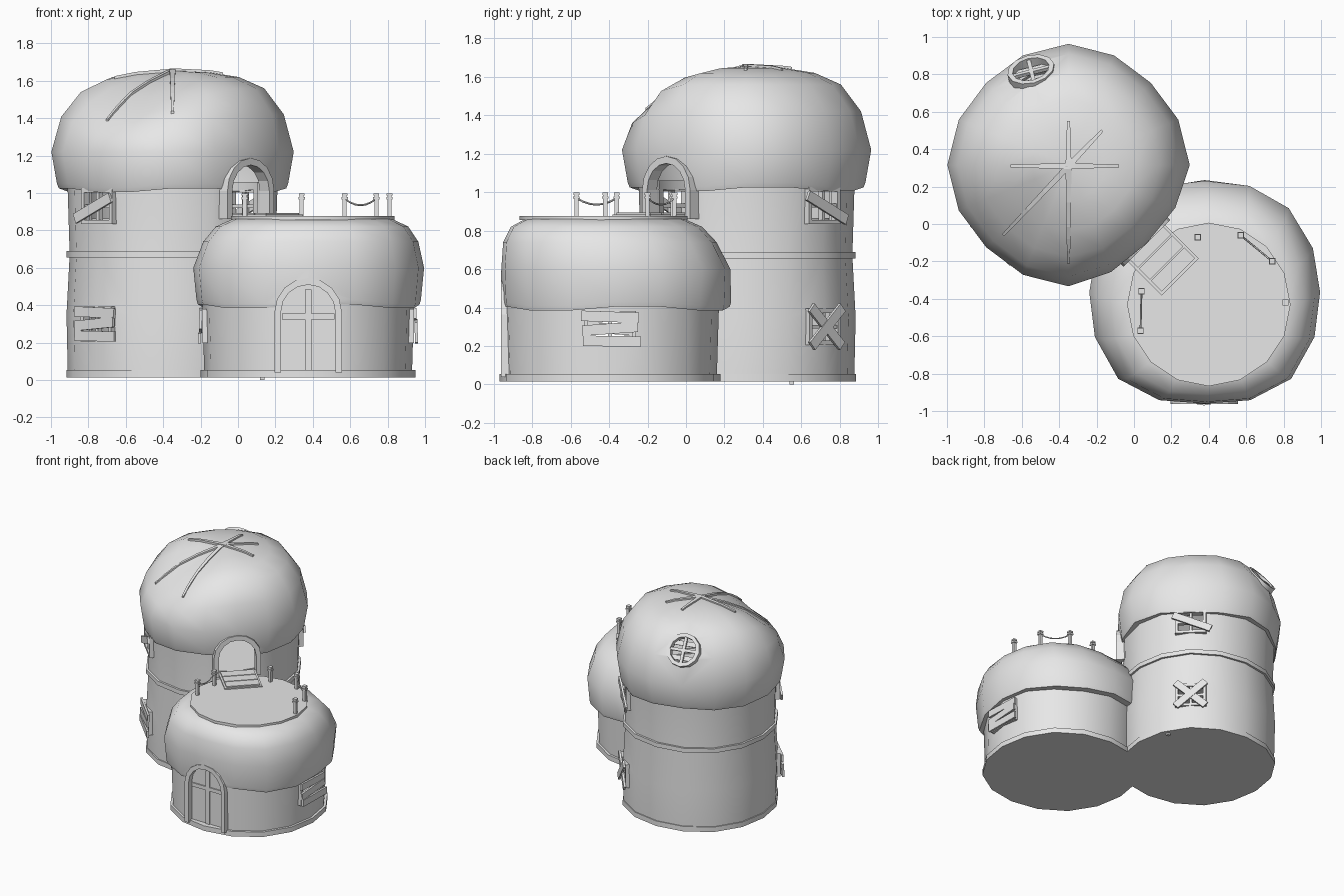
import bpy, bmesh, math
from mathutils import Matrix, Vector
from mathutils.bvhtree import BVHTree

cube = bpy.data.objects.get("Cube")
if cube:
    bpy.data.objects.remove(cube)

plaster = bpy.data.materials.new("plain_grey")
plaster.use_nodes = True
GREY = (0.8, 0.8, 0.8, 1)
plaster.diffuse_color = GREY
plaster.node_tree.nodes["Principled BSDF"].inputs["Base Color"].default_value = GREY

SIDES = 16
T = Matrix.Translation


def finish(name, bm, smooth=True):
    bmesh.ops.remove_doubles(bm, verts=bm.verts, dist=0.0005)
    bmesh.ops.recalc_face_normals(bm, faces=bm.faces)
    me = bpy.data.meshes.new(name)
    bm.to_mesh(me)
    bm.free()
    ob = bpy.data.objects.new(name, me)
    bpy.context.collection.objects.link(ob)
    me.materials.append(plaster)
    if smooth:
        shade(ob)
    return ob


def shade(ob):
    ob.data.shade_smooth()
    ob.data.set_sharp_from_angle(angle=math.radians(35))


def skin(bm, rings):
    for a, b in zip(rings, rings[1:]):
        n = len(a)
        for i in range(n):
            bm.faces.new((a[i], a[(i + 1) % n], b[(i + 1) % n], b[i]))


def diagonal(co):
    """0 along the x and y axes, 1 along the diagonals."""
    return (2 * co.x * co.y / max(co.x ** 2 + co.y ** 2, 1e-6)) ** 2


def widen(co, k):
    f = 1 + k * diagonal(co)
    return Vector((co.x * f, co.y * f, co.z))


def wall_shape(co, i):
    return widen(co, 0.022)


def lathe(name, path, m, deform=None, sides=SIDES):
    """Revolve (radius, height) points round local z."""
    bm = bmesh.new()
    rings = []
    for r, z in path:
        ring = []
        for i in range(sides):
            a = math.tau * i / sides
            co = Vector((r * math.cos(a), r * math.sin(a), z))
            if deform:
                co = deform(co, i)
            ring.append(bm.verts.new(m @ co))
        rings.append(ring)
    skin(bm, rings)
    return finish(name, bm)


def drum(name, r, z0, z1, m, deform=None, sides=SIDES):
    return lathe(name, [(0, z0), (r, z0), (r, z1), (0, z1)], m, deform, sides)


def hoop(name, r0, r1, z0, z1, m, deform=None, sides=SIDES):
    return lathe(name, [(r0, z0), (r1, z0), (r1, z1), (r0, z1), (r0, z0)], m, deform, sides)


def facing(centre, degrees):
    """Local -y points outwards from the building axis."""
    return T((*centre, 0)) @ Matrix.Rotation(math.radians(degrees + 90), 4, 'Z')


def boxes(name, m, items):
    """Items are (location, size, tilt in degrees about local y)."""
    bm = bmesh.new()
    for loc, size, tilt in items:
        bmesh.ops.create_cube(bm, size=1, matrix=m @ T(loc)
                              @ Matrix.Rotation(math.radians(tilt), 4, 'Y')
                              @ Matrix.Diagonal((*size, 1)))
    return finish(name, bm, False)


def arch_points(hw, z0, spring):
    arc = [(hw * math.cos(math.pi * i / 8), spring + hw * math.sin(math.pi * i / 8)) for i in range(9)]
    return [(hw, z0)] + arc + [(-hw, z0)]


def arch_solid(name, m, hw, z0, spring, y0, y1):
    bm = bmesh.new()
    pts = arch_points(hw, z0, spring)
    a, b = ([bm.verts.new(m @ Vector((x, y, z))) for x, z in pts] for y in (y0, y1))
    skin(bm, [a, b])
    bm.faces.new(a)
    bm.faces.new(b)
    return finish(name, bm, False)


def arch_frame(name, m, hw, wide, z0, spring, y0, y1):
    bm = bmesh.new()
    rings = []
    for (xi, zi), (xo, zo) in zip(arch_points(hw, z0, spring), arch_points(hw + wide, z0, spring)):
        rings.append([bm.verts.new(m @ Vector(c)) for c in
                      ((xi, y0, zi), (xo, y0, zo), (xo, y1, zo), (xi, y1, zi))])
    skin(bm, rings)
    bm.faces.new(rings[0])
    bm.faces.new(rings[-1])
    return finish(name, bm, False)


def carve(targets, cutter):
    for ob in targets:
        mod = ob.modifiers.new("opening", 'BOOLEAN')
        mod.operation, mod.solver, mod.object = 'DIFFERENCE', 'EXACT', cutter
        dg = bpy.context.evaluated_depsgraph_get()
        me = bpy.data.meshes.new_from_object(ob.evaluated_get(dg))
        ob.modifiers.clear()
        ob.data = me
        shade(ob)
    bpy.data.objects.remove(cutter)


def window(name, wall, m, z, r, hw, hh, planks):
    """Opening, frame, cross bars and nailed planks (x, z, length, tilt)."""
    carve([wall], boxes("window_cutter", m, [((0, -r, z), (2 * hw, 0.3, 2 * hh), 0)]))
    y, bar, deep = -r + 0.02, 0.022, 0.046
    items = [((s * hw, y, z), (bar, deep, 2 * hh + bar), 0) for s in (-1, 1)]
    items += [((0, y, z + s * hh), (2 * hw, deep, bar), 0) for s in (-1, 1)]
    items += [((0, y, z), (0.02, 0.03, 2 * hh), 0), ((0, y, z), (2 * hw, 0.03, 0.02), 0)]
    boxes(name + "_frame", m, items)
    boxes(name + "_planks", m, [((x, -r - 0.01 - 0.004 * i, z + dz), (ln, 0.016, 0.054), tilt)
                                for i, (x, dz, ln, tilt) in enumerate(planks)])


# Building axes
TALL, LOW = (-0.35, 0.315), (0.375, -0.395)
tall, low = T((*TALL, 0)), T((*LOW, 0))
low_roof_at = T((0.378, -0.365, 0))

# Walls, floors and hoops
tall_wall = lathe("tall_wall", [(0.56, 0.03), (0.567, 0.35), (0.55, 0.67), (0.562, 1.06), (0.52, 1.06),
                                (0.51, 0.67), (0.52, 0.03), (0.56, 0.03)], tall, wall_shape)
low_wall = lathe("low_wall", [(0.555, 0.03), (0.567, 0.43), (0.53, 0.43), (0.52, 0.03), (0.555, 0.03)],
                 low, wall_shape)
drum("tall_base", 0.568, 0.015, 0.055, tall, wall_shape)
drum("low_base", 0.575, 0.015, 0.055, low, wall_shape)
hoop("tall_hoop", 0.54, 0.567, 0.655, 0.69, tall, wall_shape)
drum("upper_floor", 0.515, 0.84, 0.865, tall)
boxes("ground_peg", T((0.13, 0.55, 0.01)), [((0, 0, 0), (0.025, 0.025, 0.02), 0)])


# Domed roofs: wavy rims, a sagging front and a flattened side over the doorway
def tall_shape(co, i):
    co = widen(co, -0.04)
    d = Vector((co.x, co.y))
    if co.z < 1.06:
        co.z += 0.01 * (-1) ** (i // 2)
    elif co.z > 1.3 and d.length > 0.1:
        sag = 0.16 * max(0, d.normalized().dot(Vector((-0.5, -0.86)))) ** 3
        co.z -= sag * min(1, d.length / 0.5) * min(1, (co.z - 1.3) / 0.2)
    out = Vector((1, -1, 0)).normalized()
    return co - out * 0.25 * max(0, co.dot(out) - 0.5)


def low_shape(co, i):
    co = widen(co, 0.06 if co.y < 0 else 0.03)
    if co.z < 0.44:
        co.z += 0.01 * (-1) ** (i // 2)
    else:
        co.y *= 0.965 + 0.035 * diagonal(co)
    lift = max(0, co.z - 0.6)
    return co + Vector((0.08 * lift, -0.22 * lift, 0))


tall_roof = lathe("tall_roof", [(0, 1.655), (0.2, 1.645), (0.355, 1.62), (0.49, 1.56), (0.595, 1.42),
                                (0.648, 1.22), (0.618, 1.04), (0.608, 1.015), (0.55, 1.02), (0.6, 1.22),
                                (0.54, 1.4), (0.42, 1.52), (0.22, 1.58), (0, 1.6)], tall, tall_shape)
low_roof = lathe("low_roof", [(0, 0.862), (0.43, 0.86), (0.515, 0.82), (0.575, 0.74), (0.617, 0.6),
                              (0.6, 0.42), (0.593, 0.395), (0.53, 0.4), (0.56, 0.6), (0.52, 0.73),
                              (0.4, 0.81), (0, 0.82)], low_roof_at, low_shape)

bm = bmesh.new()
bm.from_mesh(tall_roof.data)
tree = BVHTree.FromBMesh(bm)
bm.free()


def on_roof(x, y):
    return tree.ray_cast(Vector((x, y, 3)), Vector((0, 0, -1)))


# Star of ribs following the tall roof
for k, (ex, ey) in enumerate([(-0.35, 0.55), (-0.17, 0.5), (-0.08, 0.31), (-0.35, -0.21),
                              (-0.7, -0.06), (-0.66, 0.31)]):
    start, end = Vector((-0.35, 0.31)), Vector((ex, ey))
    side = (end - start).orthogonal().normalized()
    bm = bmesh.new()
    rings = []
    for i in range(9):
        p = start.lerp(end, i / 8)
        z = on_roof(p.x, p.y)[0].z
        w = side * (0.016 - 0.008 * i / 8)
        rings.append([bm.verts.new((*(p + s * w), z + h)) for s, h in
                      ((-1, -0.02), (1, -0.02), (1, 0.012), (-1, 0.012))])
    skin(bm, rings)
    bm.faces.new(rings[0])
    bm.faces.new(rings[-1])
    finish(f"roof_rib_{k}", bm, False)

# Round window high on the back of the tall roof
spot, normal = on_roof(-0.55, 0.82)[:2]
port = T(spot) @ normal.to_track_quat('Z', 'Y').to_matrix().to_4x4()
carve([tall_roof], drum("port_cutter", 0.11, -0.15, 0.15, port, sides=12))
hoop("round_window_rim", 0.1, 0.128, -0.05, 0.01, port, sides=12)
boxes("round_window_bars", port, [((0, 0, -0.01), (0.022, 0.21, 0.02), 0), ((0, 0, -0.01), (0.21, 0.022, 0.02), 0)]
      + [((0, y, -0.035), (0.19, 0.035, 0.012), 0) for y in (-0.055, 0.055)])

# Front door with a recessed double panel
front = facing(LOW, -90)
carve([low_wall, low_roof], arch_solid("door_cutter", front, 0.15, 0.055, 0.36, -0.8, -0.4))
arch_frame("front_door_frame", front, 0.145, 0.035, 0.04, 0.365, -0.568, -0.47)
arch_solid("front_door", front, 0.148, 0.05, 0.362, -0.525, -0.48)
boxes("front_door_bars", front, [((0, -0.527, 0.27), (0.035, 0.014, 0.43), 0),
                                 ((0, -0.527, 0.34), (0.28, 0.014, 0.03), 0)])

# Open doorway above, with a plank bridge to the terrace
inward = facing(TALL, -45)
carve([tall_wall, tall_roof], arch_solid("doorway_cutter", inward, 0.145, 0.865, 1.015, -0.8, -0.4))
arch_frame("doorway_frame", inward, 0.14, 0.037, 0.86, 1.01, -0.592, -0.52)
boxes("bridge", inward, [((0, -0.7, 0.875), (0.28, 0.29, 0.02), 0)]
      + [((0, -0.61 - 0.09 * i, 0.888), (0.25, 0.082, 0.012), 0) for i in range(3)])

# Boarded windows
rows = [(0, 0.062, 0.3, 2), (0, 0, 0.29, -4), (0.01, -0.065, 0.3, 1)]
cross = [(0, 0, 0.3, 42), (0, 0, 0.3, -42)]
window("tall_right_lower_window", tall_wall, facing(TALL, 225), 0.3, 0.577, 0.105, 0.083, rows)
window("tall_right_upper_window", tall_wall, facing(TALL, 225), 0.93, 0.572, 0.105, 0.085, [(-0.02, -0.01, 0.29, -23)])
window("tall_left_lower_window", tall_wall, facing(TALL, 45), 0.3, 0.577, 0.105, 0.083, cross)
window("tall_left_upper_window", tall_wall, facing(TALL, 45), 0.93, 0.572, 0.105, 0.085, [(0.01, -0.01, 0.31, 24)])
window("low_left_window", low_wall, facing(LOW, 0), 0.29, 0.562, 0.125, 0.08, rows)
window("low_right_window", low_wall, facing(LOW, 180), 0.29, 0.562, 0.125, 0.08, rows)

# Terrace, posts and sagging ropes
drum("terrace", 0.437, 0.855, 0.876, T((0.4, -0.43, 0)))
posts = [(0.34, -0.07), (0.57, -0.06), (0.74, -0.2), (0.81, -0.42), (0.04, -0.36), (0.035, -0.57)]
for k, p in enumerate(posts):
    boxes(f"terrace_post_{k}", T((*p, 0)), [((0, 0, 0.93), (0.022, 0.022, 0.13), 0),
                                            ((0, 0, 0.972), (0.034, 0.034, 0.012), 0),
                                            ((0, 0, 0.992), (0.03, 0.03, 0.012), 0)])
for a, b in ((1, 2), (4, 5)):
    cu = bpy.data.curves.new("rope", 'CURVE')
    cu.dimensions, cu.bevel_depth, cu.bevel_resolution = '3D', 0.005, 0
    sp = cu.splines.new('POLY')
    sp.points.add(6)
    for i, pt in enumerate(sp.points):
        t = i / 6
        x, y = Vector(posts[a]).lerp(Vector(posts[b]), t)
        pt.co = (x, y, 0.97 - 0.14 * t * (1 - t), 1)
    cu.materials.append(plaster)
    bpy.context.collection.objects.link(bpy.data.objects.new("rope", cu))
